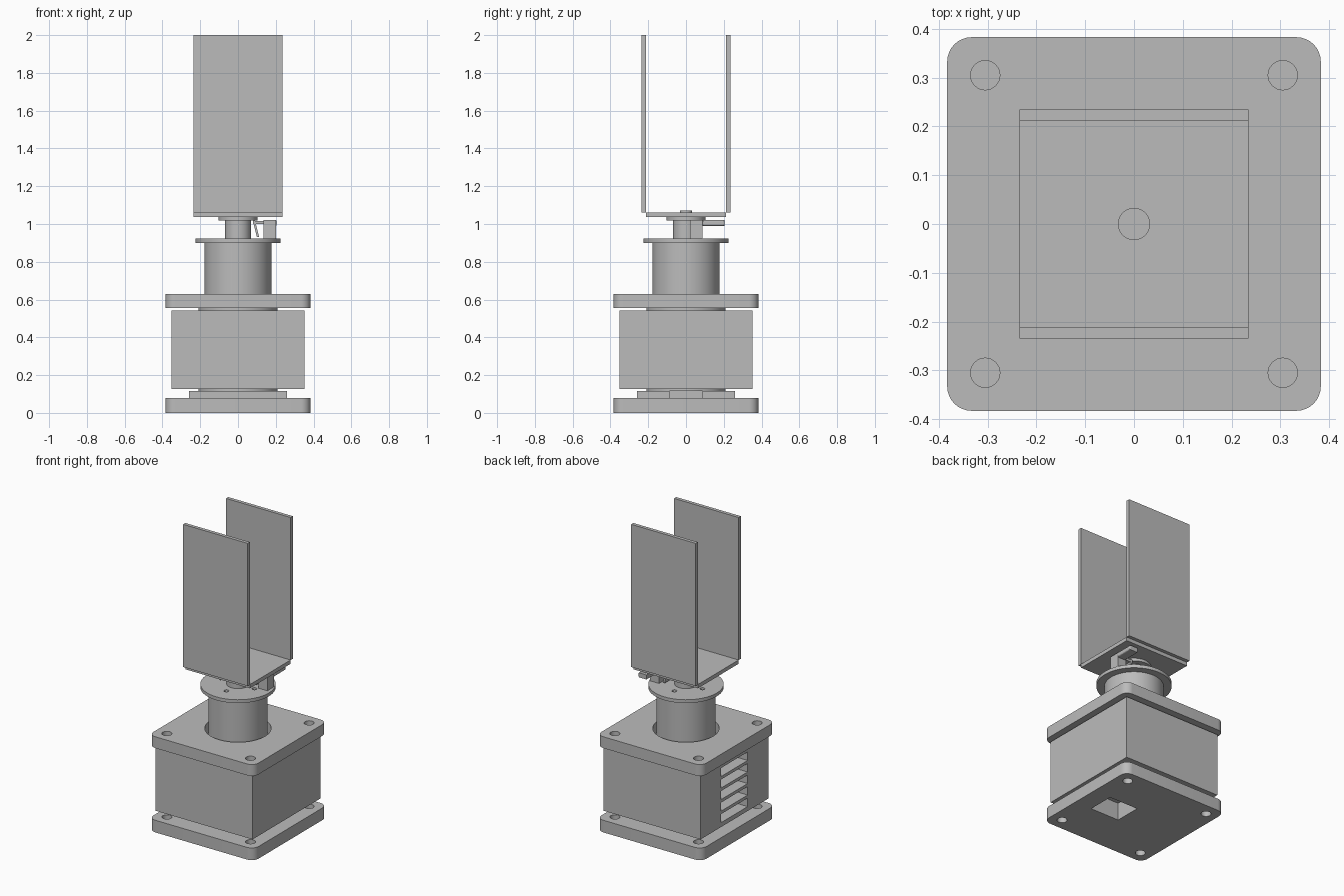
import bpy, bmesh, math
from mathutils import Matrix, Vector

if "Cube" in bpy.data.objects:
    bpy.data.objects.remove(bpy.data.objects["Cube"], do_unlink=True)

grey = bpy.data.materials.new("neutral_grey")
grey.use_nodes = True
colour = (0.5, 0.5, 0.5, 1)
grey.diffuse_color = colour
grey.node_tree.nodes["Principled BSDF"].inputs["Base Color"].default_value = colour


def add_box(bm, x0, x1, y0, y1, z0, z1):
    size = Matrix.Diagonal((x1 - x0, y1 - y0, z1 - z0, 1))
    centre = Vector(((x0 + x1) / 2, (y0 + y1) / 2, (z0 + z1) / 2))
    return bmesh.ops.create_cube(bm, size=1, matrix=Matrix.Translation(centre) @ size)


def add_cylinder(bm, r, z0, z1, x=0, y=0, sides=64):
    place = Matrix.Translation((x, y, (z0 + z1) / 2))
    bmesh.ops.create_cone(bm, cap_ends=True, segments=sides, radius1=r, radius2=r,
                          depth=z1 - z0, matrix=place)


def finish(bm, name):
    mesh = bpy.data.meshes.new(name)
    bm.to_mesh(mesh)
    bm.free()
    mesh.materials.append(grey)
    obj = bpy.data.objects.new(name, mesh)
    bpy.context.collection.objects.link(obj)
    return obj


def activate(obj):
    bpy.ops.object.select_all(action='DESELECT')
    obj.select_set(True)
    bpy.context.view_layer.objects.active = obj


def smooth(obj):
    activate(obj)
    bpy.ops.object.shade_smooth_by_angle(angle=math.radians(30))
    return obj


def box(name, *bounds):
    bm = bmesh.new()
    add_box(bm, *bounds)
    return finish(bm, name)


def cylinder(name, *args):
    bm = bmesh.new()
    add_cylinder(bm, *args)
    return smooth(finish(bm, name))


def cut(obj, cutter_bm):
    cutter = finish(cutter_bm, "cutter")
    cutter.hide_render = True
    mod = obj.modifiers.new("cut", 'BOOLEAN')
    mod.operation, mod.solver, mod.object = 'DIFFERENCE', 'EXACT', cutter
    activate(obj)
    bpy.ops.object.modifier_apply(modifier=mod.name)
    bpy.data.objects.remove(cutter, do_unlink=True)


def mounting_plate(name, z0, z1):
    """Square plate with rounded corners and four bolt holes."""
    bm = bmesh.new()
    add_box(bm, -.383, .383, -.383, .383, z0, z1)
    upright = [e for e in bm.edges if abs(e.verts[0].co.z - e.verts[1].co.z) > .01]
    bmesh.ops.bevel(bm, geom=upright, offset=.05, segments=8, affect='EDGES', profile=.5)
    plate = finish(bm, name)
    holes = bmesh.new()
    for x in (-.305, .305):
        for y in (-.305, .305):
            add_cylinder(holes, .03, z0 - .05, z1 + .05, x, y, 32)
    cut(plate, holes)
    return plate


# Base plate with the cable opening, and the raised pad with its side channel
base_plate = mounting_plate("base_plate", 0, .08)
base_pad = box("base_pad", -.26, .26, -.26, .26, .08, .115)
for part in (base_plate, base_pad):
    opening = bmesh.new()
    add_box(opening, .05, .26 if part is base_plate else .3, -.088, .088, -.05, .2)
    cut(part, opening)
smooth(base_plate)
cylinder("lower_spacer", .21, .115, .127)

# Housing with a stack of vent slots on one side
housing = box("housing", -.353, .353, -.353, .353, .126, .543)
slots = bmesh.new()
for i in range(5):
    z = .155 + i * .076
    add_box(slots, -.4, -.15, -.138, .138, z, z + .056)
cut(housing, slots)
cylinder("upper_spacer", .21, .543, .556)

# Top plate with a clearance hole around the column
top_plate = mounting_plate("top_plate", .555, .63)
bore = bmesh.new()
add_cylinder(bore, .198, .5, .7)
cut(top_plate, bore)
smooth(top_plate)

# Rotating column, flange and hub
cylinder("column", .177, .55, .902)
flange = cylinder("flange", .225, .9, .922)
holes = bmesh.new()
for i in range(4):
    a = i * math.pi / 2
    add_cylinder(holes, .015, .85, 1, .12 * math.cos(a), .12 * math.sin(a), 24)
cut(flange, holes)
smooth(flange)
cylinder("hub", .068, .92, 1.02)
cylinder("hub_disc", .103, 1.018, 1.036)

# Sensor block with its arm and slanted lever beside the hub
box("sensor_block", .135, .2, .02, .088, .922, 1.02)
arm = bmesh.new()
add_box(arm, .145, .205, .088, .205, .99, 1.02)
ends = [e for e in arm.edges if all(v.co.x > .2 for v in e.verts)]
bmesh.ops.bevel(arm, geom=ends, offset=.008, segments=3, affect='EDGES', profile=.5)
finish(arm, "sensor_arm")
lever = box("sensor_lever", -.006, .006, .03, .08, -.045, .045)
lever.location = (.095, 0, .975)
lever.rotation_euler.y = math.radians(-14)
box("lever_bridge", .08, .137, .03, .08, 1, 1.015)

# Cradle: floor, two upright side plates and the centre screw
box("cradle_floor", -.235, .235, -.212, .212, 1.036, 1.061)
for name, s in (("front_cradle_plate", -1), ("back_cradle_plate", 1)):
    y0, y1 = sorted((s * .212, s * .235))
    box(name, -.235, .235, y0, y1, 1.06, 2)
cylinder("centre_screw", .033, 1.06, 1.072)
